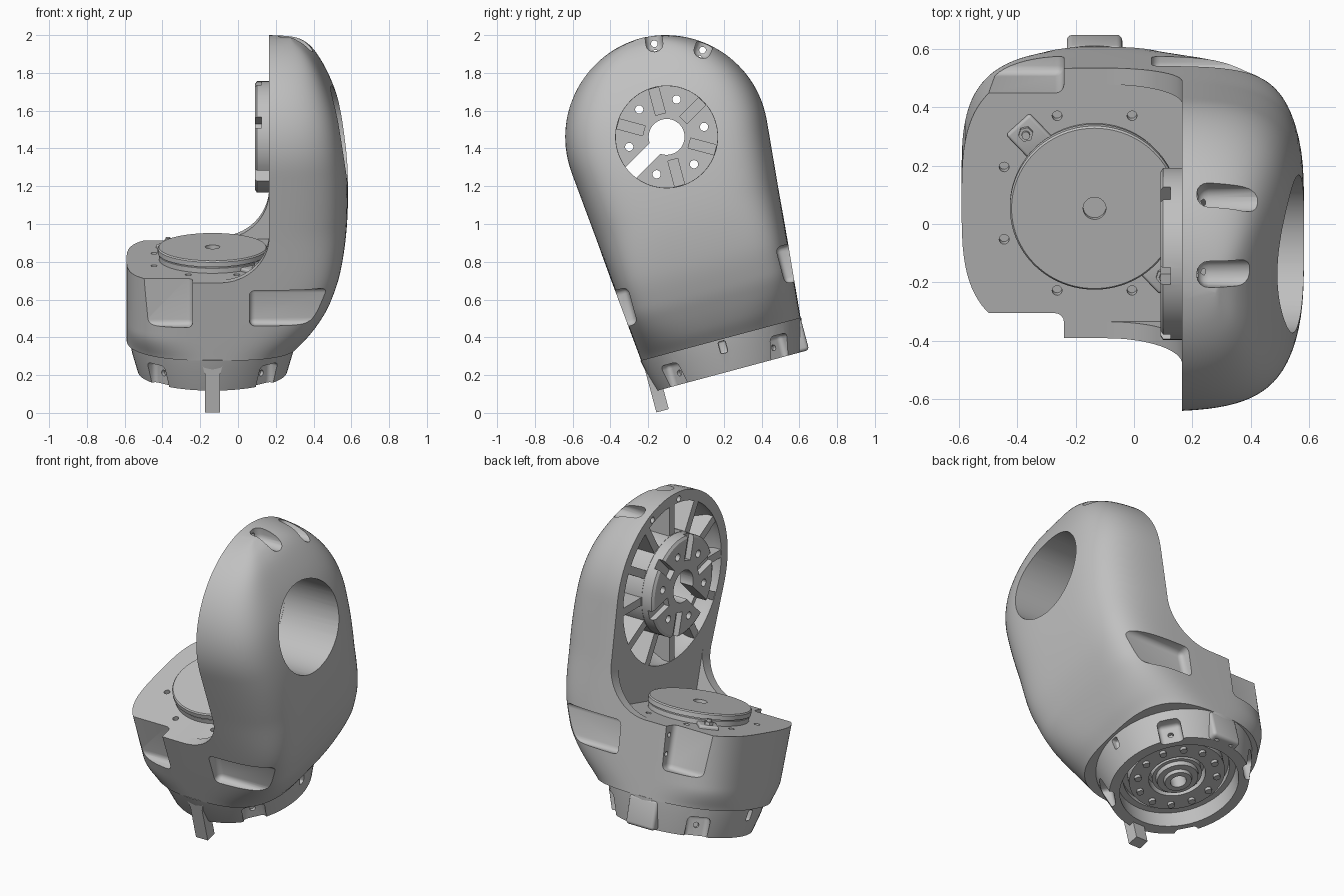
import bpy, bmesh, math
from mathutils import Matrix, Vector

cube = bpy.data.objects.get("Cube")
if cube:
    bpy.data.objects.remove(cube)

TILT = Matrix.Translation((0, 0.23, 0.22)) @ Matrix.Rotation(math.radians(15), 4, 'X')
AX, HUB = -0.135, 1.285          # base axis x, joint height
PLAT, FACE = 0.613, 0.165        # platform height, inner arm face

GREY = (0.53, 0.53, 0.53, 1)
grey = bpy.data.materials.new("casting grey")
grey.use_nodes = True
grey.diffuse_color = GREY
grey.node_tree.nodes["Principled BSDF"].inputs["Base Color"].default_value = GREY


def base(deg=0, z=0):
    return Matrix.Translation((AX, 0, z)) @ Matrix.Rotation(math.radians(deg), 4, 'Z')


def joint(deg=0):
    return Matrix.Translation((0, 0, HUB)) @ Matrix.Rotation(math.radians(deg), 4, 'X')


TO_X = Matrix.Rotation(math.pi / 2, 4, 'Y')   # turns a z axis into x
SIDE = joint() @ TO_X


def finish(bm, name, m):
    bmesh.ops.recalc_face_normals(bm, faces=bm.faces)
    bm.transform(TILT @ m)
    me = bpy.data.meshes.new(name)
    bm.to_mesh(me)
    bm.free()
    me.materials.append(grey)
    ob = bpy.data.objects.new(name, me)
    bpy.context.collection.objects.link(ob)
    return ob


def box(name, lo, hi, m=Matrix(), r=0):
    bm = bmesh.new()
    bmesh.ops.create_cube(bm, size=1)
    for v in bm.verts:
        v.co = Vector([lo[i] if v.co[i] < 0 else hi[i] for i in range(3)])
    if r:
        bmesh.ops.bevel(bm, geom=bm.edges[:], offset=r, segments=4, profile=0.5, affect='EDGES')
    return finish(bm, name, m)


def lathe(name, profile, m=Matrix(), steps=64):
    bm = bmesh.new()
    vs = [bm.verts.new((r, 0, z)) for r, z in profile]
    es = [bm.edges.new((vs[i - 1], v)) for i, v in enumerate(vs)
          if vs[i - 1].co.x > 0 or v.co.x > 0]
    bmesh.ops.spin(bm, geom=vs + es, axis=(0, 0, 1), cent=(0, 0, 0), steps=steps, angle=math.tau)
    bmesh.ops.remove_doubles(bm, verts=bm.verts, dist=1e-5)
    return finish(bm, name, m)


def rod(name, r, z0, z1, m=Matrix(), steps=48):
    return lathe(name, [(0, z0), (r, z0), (r, z1), (0, z1)], m, steps)


def prism(name, pts, y0, y1, m=Matrix()):
    bm = bmesh.new()
    f = bm.faces.new([bm.verts.new((x, y0, z)) for x, z in pts])
    g = bmesh.ops.extrude_face_region(bm, geom=[f])["geom"]
    bmesh.ops.translate(bm, vec=(0, y1 - y0, 0), verts=[v for v in g if isinstance(v, bmesh.types.BMVert)])
    return finish(bm, name, m)


def cut(ob, *cutters):
    bpy.context.view_layer.objects.active = ob
    for c in cutters:
        mod = ob.modifiers.new("cut", 'BOOLEAN')
        mod.operation, mod.solver, mod.object = 'DIFFERENCE', 'EXACT', c
        bpy.ops.object.modifier_apply(modifier=mod.name)
        bpy.data.objects.remove(c)


# Outer silhouette of the casting: (height, outermost x), smoothed
KEYS = [(.175, .322), (.25, .384), (.35, .446), (.45, .495), (.6, .543), (.8, .574), (1.0, .582),
        (1.2, .572), (1.4, .54), (1.55, .493), (1.7, .42), (1.78, .355), (1.825, .28)]


def spline(keys, n=6):
    p = [Vector(k) for k in keys]
    p = [2 * p[0] - p[1]] + p + [2 * p[-1] - p[-2]]
    for a, b, c, d in zip(p, p[1:], p[2:], p[3:]):
        for i in range(n):
            t = i / n
            yield 0.5 * (2 * b + (c - a) * t + (2 * a - 5 * b + 4 * c - d) * t * t
                         + (3 * b - a - 3 * c + d) * t ** 3)
    yield p[-2]


def half_width(w):
    if w < 1.234:
        return 0.437 + (w - 0.175) * 0.0953
    return max(0.02, math.sqrt(max(0, 0.54 ** 2 - (w - HUB) ** 2)))


def ramp(w, a, b):
    t = min(1, max(0, (w - a) / (b - a)))
    return t * t * (3 - 2 * t)


# Main casting: lofted superellipse sections, from round base to arm head
bm = bmesh.new()
rings, N = [], 96
for w, x_out in spline(KEYS):
    width = half_width(w)
    ring = []
    for i in range(N):
        a = math.tau * (i + 0.5) / N
        c, s = math.cos(a), math.sin(a)
        n = 3 + 2.5 * ramp(w, 0.15, 0.45) - ramp(w, 0.55, 0.9) if c > 0 else 2.3 + 0.9 * ramp(w, 0.15, 0.3)
        ce, se = abs(c) ** (2 / n), math.copysign(abs(s) ** (2 / n), s)
        x = AX + (x_out - AX) * ce if c > 0 else AX - 0.455 * ce
        ring.append(bm.verts.new((x, width * se, w)))
    rings.append(ring)
for lo, hi in zip(rings, rings[1:]):
    for i in range(N):
        bm.faces.new((lo[i - 1], lo[i], hi[i], hi[i - 1]))
bm.faces.new(rings[0])
bm.faces.new(rings[-1])
casting = finish(bm, "arm_casting", Matrix())

# Space above the platform: concave fillet lips at both edges, square between them
R = 0.26
arc = [(FACE - R + R * math.sin(t * math.pi / 32), PLAT + R - R * math.cos(t * math.pi / 32))
       for t in range(17)]
cut(casting, prism("space", [(-1, PLAT)] + arc + [(FACE, 2.5), (-1, 2.5)], -1, 1),
    box("inner_step", (-.15, -.42, PLAT), (FACE, .42, 1.0)))

# Annular cavity in the arm and the through opening on the outside
cut(casting,
    lathe("cavity", [(.297, 0), (.475, 0), (.475, .21), (.42, .32), (.39, .34), (.297, .34)], SIDE),
    rod("opening", 0.27, 0.1, 1, SIDE, 64))

# Side pockets, corner flats with cross holes, and head bolt slots
for s in (-1, 1):
    y0, y1 = sorted((s * 0.405, s * 0.8))
    cut(casting, box("pocket", (.06, y0, .37), (.7, y1, .57), r=.03))
    y0, y1 = sorted((s * 0.39, s * 0.8))
    cut(casting, box("corner_flat", (-.9, y0, .36), (-.24, y1, .9), r=.03))
    for z in (.45, .56):
        cut(casting, rod("cross_hole", .014, -.3, -.18, Matrix.Translation((0, s * .435, z)) @ TO_X, 16))
    m = joint(67.5 + 15 * s)
    cut(casting, box("bolt_slot", (.215, .455, -.045), (.8, .8, .045), m, .04),
        rod("bolt_hole", .018, 0, .5, m @ Matrix.Translation((0, .497, 0)) @ TO_X, 16))

# Platform screw holes
for k in range(1, 7):
    a = math.radians(22.5 + 45 * k)
    cut(casting, rod("screw_hole", .017, .58, .7, Matrix.Translation(
        (AX + .335 * math.cos(a), .335 * math.sin(a), 0)), 16))

# Ribs between joint hub and rim, drawn in (depth, radius)
for k in range(12):
    prism("rib_%02d" % (k + 1), [(.168, .285), (.168, .48), (.2, .48), (.335, .415), (.345, .285)],
          -.024, .024, joint(30 * k + 15))

# Joint hub with bolt holes, blind slots and one open cable slot
hub = lathe("joint_hub", [(.095, .09), (.28, .09), (.295, .1), (.295, .2), (.095, .2)], SIDE)
cut(hub, box("cable_slot", (0, .03, -.04), (.4, .5, .04), joint(-150)))
cut(hub, lathe("hub_recess", [(0, .175), (.269, .175), (.269, .3), (0, .3)], SIDE))
for k in range(6):
    m = joint(60 * k)
    cut(hub, rod("hub_hole", .022, 0, .4, m @ Matrix.Translation((0, .205, 0)) @ TO_X, 16))
    if k != 3:
        m = joint(60 * k + 30)
        cut(hub, box("slot_out", (.145, .125, -.027), (.4, .266, .027), m),
            box("slot_in", (0, .15, -.03), (.125, .4, .03), m))

# Flange under the casting, hollow from below
flange = lathe("base_flange", [(0, .178), (.441, .178), (.427, .11), (.395, 0), (.335, 0), (.335, .1),
                               (.30, .1), (.30, .13), (0, .13)], base())
for k in range(4):
    m = base(45 + 90 * k)
    cut(flange, box("scallop", (.365, -.065, -.1), (.6, .065, .12), m, .025),
        rod("scallop_hole", .016, .345, .5, m @ Matrix.Translation((0, 0, .06)) @ TO_X, 16))
for d in (0, 180):
    cut(flange, box("notch", (.4, -.02, .1), (.6, .02, .165), base(d), .01))
boss = box("rear_boss", (-.095, .34, 0), (.095, .437, .176), base(), .02)
for x in (-.05, .05):
    cut(boss, rod("boss_hole", .014, -.1, .05, base() @ Matrix.Translation((x, .395, 0)), 16))

# Front key rib, flared at its top
prism("front_key", [(-.04, -.11), (.04, -.11), (.04, .1), (.055, .15), (.09, .176),
                    (-.09, .176), (-.055, .15), (-.04, .1)], -.43, -.362, base())

# Drive parts seen inside the flange
lathe("drive_ring", [(.16, .07), (.27, .07), (.27, .14), (.16, .14)], base())
lathe("drive_hub", [(.045, .03), (.075, .03), (.08, .05), (.115, .05), (.12, .075), (.14, .075),
                    (.14, .14), (.045, .14)], base())
for k in range(12):
    rod("drive_bolt_%02d" % (k + 1), .02, .052, .08,
        base(30 * k) @ Matrix.Translation((.225, 0, 0)), 12)

# Turntable disc with seam groove and centre recess
lathe("turntable", [(0, .6), (.283, .6), (.283, .64), (.279, .642), (.279, .647), (.29, .649),
                    (.29, .675), (.284, .682), (.039, .682), (.039, .66), (0, .66)], base(), 96)

# Cable connectors on opposite sides of the turntable
for side, deg in (("left", 313), ("right", 133)):
    m = base(deg)
    bolt = m @ Matrix.Translation((.345, 0, 0))
    box(side + "_connector_plate", (.27, -.055, .6), (.385, .055, .632), m, .01)
    rod(side + "_connector_nut", .026, .62, .65, bolt, 6)
    rod(side + "_connector_pin", .014, .62, .665, bolt, 16)

# Smooth shading with sharp edges kept
for ob in bpy.context.scene.objects:
    ob.select_set(ob.type == 'MESH')
bpy.context.view_layer.objects.active = casting
bpy.ops.object.shade_smooth_by_angle(angle=math.radians(30))
